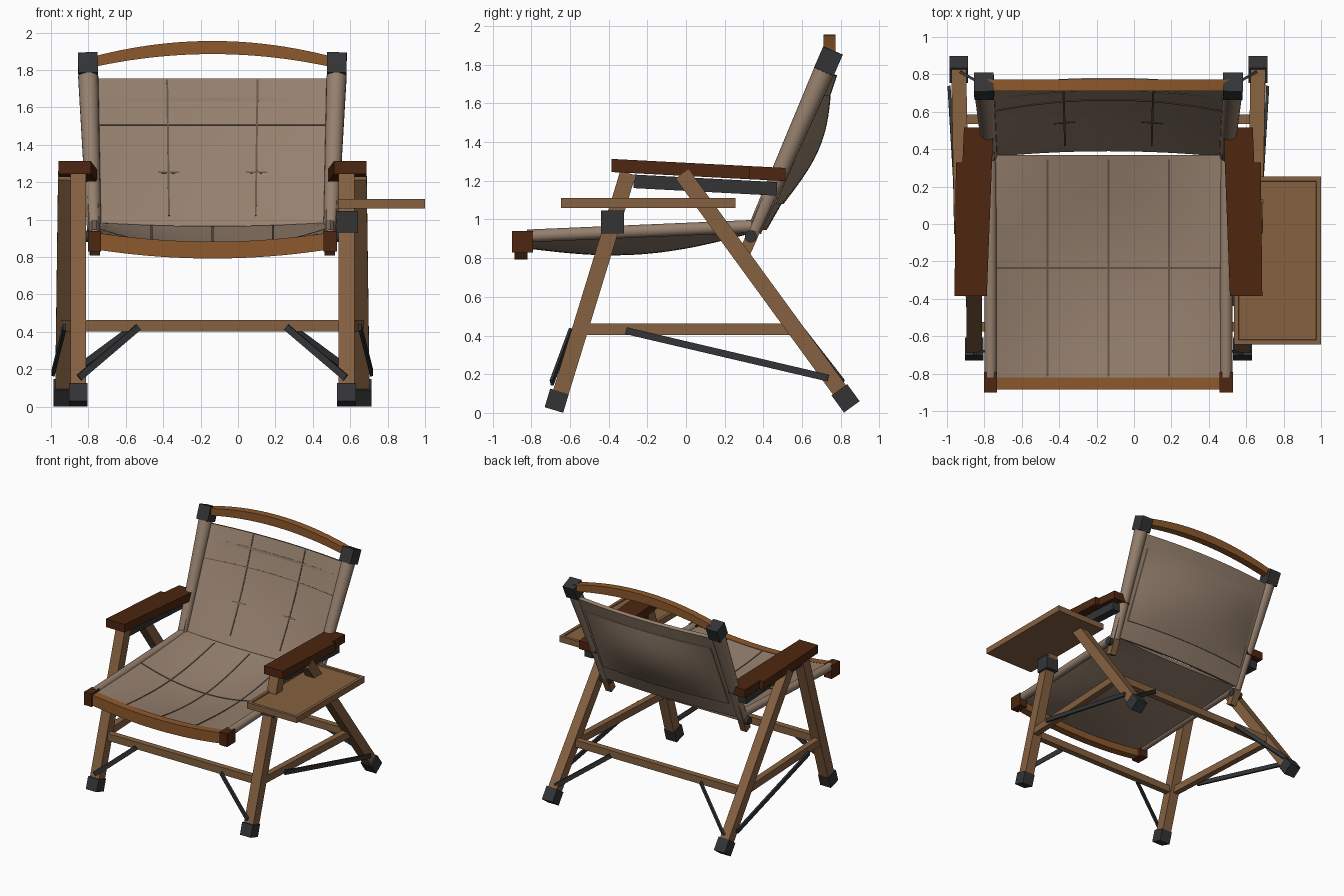
import bpy, bmesh, math
from mathutils import Vector, Matrix

cube = bpy.data.objects.get("Cube")
if cube:
    bpy.data.objects.remove(cube, do_unlink=True)

CX = -0.137  # centre plane of the chair; the tray sticks out on +x


def material(name, r, g, b):
    m = bpy.data.materials.new(name)
    m.use_nodes = True
    m.diffuse_color = (r, g, b, 1)
    m.node_tree.nodes["Principled BSDF"].inputs["Base Color"].default_value = (r, g, b, 1)
    return m


FABRIC = material("taupe fabric", .30, .215, .155)
SEAM = material("dark seam", .13, .09, .065)
WOOD = material("mid brown wood", .235, .12, .052)
DARK = material("dark brown wood", .075, .019, .005)
AMBER = material("amber wood", .27, .098, .025)
BLACK = material("black metal", .033, .034, .036)


def finish(name, bm, mat, smooth=False):
    bmesh.ops.recalc_face_normals(bm, faces=bm.faces)
    me = bpy.data.meshes.new(name)
    bm.to_mesh(me)
    bm.free()
    me.materials.append(mat)
    ob = bpy.data.objects.new(name, me)
    bpy.context.collection.objects.link(ob)
    if smooth:
        bpy.context.view_layer.objects.active = ob
        bpy.ops.object.select_all(action='DESELECT')
        ob.select_set(True)
        bpy.ops.object.shade_smooth_by_angle(angle=math.radians(40))
    return ob


def axis_matrix(a, b, side):
    """Frame at the middle of a-b with z along it and x close to side."""
    z = (b - a).normalized()
    y = z.cross(Vector(side)).normalized()
    m = Matrix((y.cross(z), y, z)).transposed().to_4x4()
    m.translation = (a + b) / 2
    return m


def beam(name, a, b, w, d, mat, side=(1, 0, 0)):
    a, b = Vector(a), Vector(b)
    bm = bmesh.new()
    bmesh.ops.create_cube(bm, size=1)
    scale = Matrix.Diagonal((w, d, (b - a).length, 1))
    bm.transform(axis_matrix(a, b, side) @ scale)
    return finish(name, bm, mat)


def tube(name, a, b, r1, r2, mat, sides=20):
    a, b = Vector(a), Vector(b)
    bm = bmesh.new()
    bmesh.ops.create_cone(bm, cap_ends=True, segments=sides, radius1=r1, radius2=r2,
                          depth=(b - a).length)
    bm.transform(axis_matrix(a, b, (1, .01, 0)))
    return finish(name, bm, mat, True)


def sheet(name, f, u0, u1, v0, v1, nu, nv, lift, mat):
    """Closed slab between f(u, v) and f(u, v) + lift."""
    bm = bmesh.new()
    grid = [[bm.verts.new(f(u0 + (u1 - u0) * i / nu, v0 + (v1 - v0) * j / nv))
             for j in range(nv + 1)] for i in range(nu + 1)]
    for i in range(nu):
        for j in range(nv):
            bm.faces.new((grid[i][j], grid[i + 1][j], grid[i + 1][j + 1], grid[i][j + 1]))
    ext = bmesh.ops.extrude_face_region(bm, geom=bm.faces[:], use_keep_orig=True)
    for v in [g for g in ext["geom"] if isinstance(g, bmesh.types.BMVert)]:
        v.co += Vector(lift)
    return finish(name, bm, mat, True)


def arched_rail(name, half, y, depth, z_end, z_mid, h_end, h_mid, mat):
    def f(u, v):
        k = 1 - u * u
        h = h_end + (h_mid - h_end) * k
        return (CX + half * u, y - depth / 2, z_end + (z_mid - z_end) * k + h * (v - .5))
    sheet(name, f, -1, 1, 0, 1, 24, 1, (0, depth, 0), mat)


def post_y(z):
    return .30 + (z - .82) * .437


# Fabric surfaces
def seat(u, v):
    sag = .05 - .03 * v + .075 * math.sin(math.pi * v)
    return (CX + .63 * u, -.84 + 1.21 * v, .93 + .055 * v - sag * (1 - u * u))


def back(u, v):
    z = .955 + .8 * v
    dip = .03 + .03 * math.sin(math.pi * v) + .015 * v
    return (CX + (.615 + .03 * v) * u, post_y(z) + dip * (1 - u * u), z)


def pocket(u, v):
    z = 1.08 + .56 * v
    bulge = .04 + .06 * math.sin(math.pi * v)
    return (CX + .585 * u, post_y(z) + .05 + bulge * (1 - u * u), z)


sheet("seat_fabric", seat, -1, 1, 0, 1, 24, 24, (0, 0, -.028), FABRIC)
sheet("back_fabric", back, -1, 1, 0, 1, 24, 20, (0, .028, -.01), FABRIC)
sheet("back_pocket", pocket, -1, 1, 0, 1, 24, 16, (0, -.035, .012), FABRIC)

# Seams on the seat and the back
up, fwd = (0, 0, .004), (0, -.004, .002)
for u in (-.515, 0, .515):
    sheet("seat_seam", seat, u - .008, u + .008, .02, .98, 1, 24, up, SEAM)
sheet("seat_cross_seam", seat, -.95, .95, .496, .504, 24, 1, up, SEAM)
for u in (-.375, .375):
    sheet("back_seam", back, u - .008, u + .008, .08, .99, 1, 20, fwd, SEAM)
    sheet("back_short_seam", back, u - .09, u + .09, .366, .376, 4, 1, fwd, SEAM)
sheet("back_cross_seam", back, -.95, .95, .685, .693, 24, 1, fwd, SEAM)

# Curved rails
arched_rail("front_rail", .64, -.853, .065, .888, .837, .09, .09, AMBER)
arched_rail("top_rail", .66, .742, .06, 1.838, 1.92, .055, .07, AMBER)

# Stretchers between the legs
for name, y, half in (("front_stretcher", -.55, .70), ("rear_stretcher", .56, .78)):
    beam(name, (CX - half, y, .432), (CX + half, y, .432), .06, .05, WOOD, (0, 0, 1))

for s, label in ((1, "left_"), (-1, "right_")):
    def P(half, y, z):
        return (CX + s * half, y, z)

    # Legs and feet
    beam(label + "front_leg", P(.717, -.30, 1.24), P(.717, -.655, .08), .085, .083, WOOD)
    beam(label + "rear_leg", P(.785, -.02, 1.235), P(.80, .80, .11), .08, .083, WOOD)
    beam(label + "front_foot", P(.717, -.654, .111), P(.717, -.683, .015), .1, .1, BLACK)
    beam(label + "rear_foot", P(.80, .793, .119), P(.80, .857, .031), .1, .1, BLACK)
    beam(label + "side_stretcher", P(.73, -.54, .432), P(.785, .56, .432), .05, .06, WOOD)

    # Folding braces
    beam(label + "side_brace", P(.79, -.31, .425), P(.852, .735, .18), .016, .036, BLACK)
    beam(label + "front_brace", P(.395, -.595, .425), P(.712, -.695, .155), .036, .014, BLACK, (0, 0, 1))
    beam(label + "rear_brace", P(.42, .60, .425), P(.785, .81, .155), .036, .014, BLACK, (0, 0, 1))

    # Armrest with a stepped rear end, sloping slightly to the back
    plan = [(.823, -.385), (.815, .33), (.78, .33), (.772, .515), (.615, .515), (.65, -.385)]
    bm = bmesh.new()
    base = bm.faces.new([bm.verts.new(P(h, y, 1.245 - (y + .385) * .052)) for h, y in plan])
    ext = bmesh.ops.extrude_face_region(bm, geom=[base], use_keep_orig=True)
    for v in [g for g in ext["geom"] if isinstance(g, bmesh.types.BMVert)]:
        v.co.z += .068
    finish(label + "armrest", bm, DARK)
    beam(label + "armrest_rail", P(.717, -.27, 1.197), P(.717, .47, 1.158), .07, .07, BLACK)

    # Back post, its sleeve and cap
    beam(label + "back_post", P(.628, .30, .82), P(.665, post_y(1.8), 1.8), .055, .06, WOOD)
    tube(label + "back_sleeve", P(.632, post_y(.94), .94), P(.664, post_y(1.765), 1.765), .038, .054, FABRIC)
    beam(label + "post_cap", P(.664, .713, 1.765), P(.666, .76, 1.873), .105, .11, BLACK)

    # Seat side rail sleeve, front block and pivot
    tube(label + "seat_sleeve", P(.63, -.82, .915), P(.63, .36, .965), .033, .033, FABRIC)
    beam(label + "seat_block", P(.63, -.845, .83), P(.63, -.845, .94), .07, .11, DARK)
    tube(label + "pivot", P(.60, .335, .912), P(.69, .335, .912), .031, .031, BLACK)

# Side tray with a shallow recess, on a clamp
tray = beam("side_tray", (.7675, -.195, 1.06), (.7675, -.195, 1.11), .465, .9, WOOD)
bm = bmesh.new()
bm.from_mesh(tray.data)
top = max(bm.faces, key=lambda f: f.calc_center_median().z)
bmesh.ops.inset_region(bm, faces=[top], thickness=.035)
bmesh.ops.inset_region(bm, faces=[top], thickness=.003, depth=-.01)
bm.to_mesh(tray.data)
bm.free()
beam("tray_clamp", (.583, -.38, .928), (.583, -.38, 1.045), .115, .118, BLACK)
